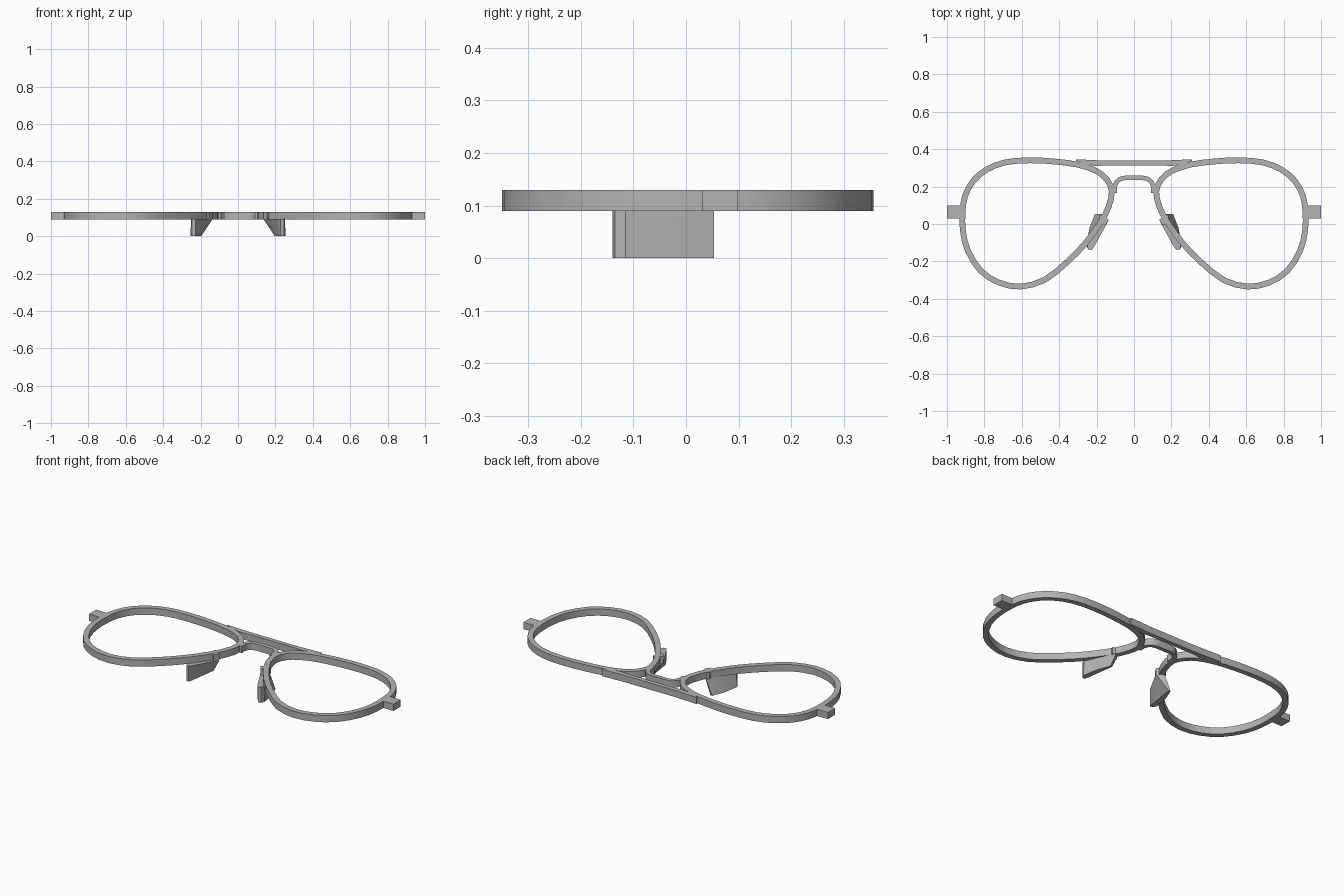
import bpy, bmesh
from mathutils import Vector

if "Cube" in bpy.data.objects:
    bpy.data.objects.remove(bpy.data.objects["Cube"])

Z0, Z1 = 0.09, 0.13      # flat frame, underside and top
RIM = 0.031              # rim width

grey = bpy.data.materials.new("frame grey")
grey.use_nodes = True
grey.diffuse_color = (0.45, 0.45, 0.45, 1)
grey.node_tree.nodes["Principled BSDF"].inputs["Base Color"].default_value = grey.diffuse_color


def finish(name, bm):
    bmesh.ops.recalc_face_normals(bm, faces=bm.faces)
    mesh = bpy.data.meshes.new(name)
    bm.to_mesh(mesh)
    bm.free()
    mesh.materials.append(grey)
    obj = bpy.data.objects.new(name, mesh)
    bpy.context.collection.objects.link(obj)
    bpy.ops.object.select_all(action='DESELECT')
    obj.select_set(True)
    bpy.context.view_layer.objects.active = obj
    bpy.ops.object.shade_smooth_by_angle(angle=0.5)


def loft(name, bottom, top, z0, z1, side=1):
    """Solid between a bottom and a top outline, mirrored when side is -1."""
    bm = bmesh.new()
    low = [bm.verts.new((x * side, y, z0)) for x, y in bottom]
    high = [bm.verts.new((x * side, y, z1)) for x, y in top]
    bm.faces.new(low)
    bm.faces.new(high)
    for i in range(len(low)):
        j = (i + 1) % len(low)
        bm.faces.new((low[i], low[j], high[j], high[i]))
    finish(name, bm)


def ribbon(name, path, a, b, closed=False, side=1):
    """Flat band along a path, reaching from offset a to offset b on its right."""
    n = len(path)
    pts = [Vector(p) for p in path]
    bm = bmesh.new()
    rings = []
    for i, p in enumerate(pts):
        prev = pts[i - 1] if closed or i else p
        nxt = pts[(i + 1) % n] if closed or i < n - 1 else p
        t = (nxt - prev).normalized()
        normal = Vector((t.y, -t.x))
        u, v = p + normal * a, p + normal * b
        rings.append([bm.verts.new((q.x * side, q.y, z))
                      for q, z in ((u, Z0), (v, Z0), (v, Z1), (u, Z1))])
    for i in range(n if closed else n - 1):
        r, s = rings[i], rings[(i + 1) % n]
        for k in range(4):
            m = (k + 1) % 4
            bm.faces.new((r[k], r[m], s[m], s[k]))
    if not closed:
        bm.faces.new(rings[0])
        bm.faces.new(rings[-1])
    finish(name, bm)


def smooth_loop(points):
    """Closed loop with a rounded midpoint added to each span."""
    p = [Vector(q) for q in points]
    n = len(p)
    out = []
    for i in range(n):
        mid = (p[i] + p[(i + 1) % n]) * 0.5625 - (p[i - 1] + p[(i + 2) % n]) * 0.0625
        out += [p[i], mid]
    return out


# Outer teardrop outline of one rim, clockwise
outline = smooth_loop([
    (.30, .333), (.43, .350), (.56, .356), (.69, .345), (.795, .305), (.872, .24),
    (.918, .155), (.932, .064), (.93, -.04), (.902, -.15), (.83, -.262), (.727, -.328),
    (.605, -.350), (.47, -.312), (.342, -.21), (.246, -.11), (.166, 0), (.122, .085),
    (.103, .176), (.135, .25), (.20, .30)])

pad_low = [(.197, .053), (.209, .053), (.238, -.02), (.255, -.115), (.245, -.135),
           (.228, -.14), (.222, -.12)]
pad_high = [(.135, .02), (.168, .053), (.185, .03), (.25, -.115), (.245, -.135),
            (.228, -.14), (.212, -.12)]
post = [(.135, .02), (.166, .053), (.186, .045), (.182, .02), (.155, -.01)]
tab = [(.91, .03), (1, .03), (1, .098), (.91, .098)]

for side, label in ((1, "left"), (-1, "right")):
    ribbon(label + "_rim", outline, 0, RIM, True, side)
    loft(label + "_hinge_tab", tab, tab, Z0, Z1, side)
    loft(label + "_nose_pad", pad_low, pad_high, 0, Z0 + .002, side)
    loft(label + "_pad_post", post, post, Z0, Z1 - .001, side)

# Straight brow bar, tapering onto the rims
half_bar = [(.31, .338), (.31, .346), (.16, .339)]
lower = [(.16, .313), (.20, .309), (.25, .318)]
bar = half_bar + [(-x, y) for x, y in reversed(half_bar)]
bar += [(-x, y) for x, y in reversed(lower[::-1])][::-1] + lower
loft("brow_bar", bar, bar, Z0, Z1)

# Arched lower bridge
half_arch = [(.103, .165), (.103, .20), (.093, .225), (.074, .241), (.045, .247)]
arch = [(-x, y) for x, y in half_arch] + half_arch[::-1]
ribbon("lower_bridge", arch, -.012, .012)
